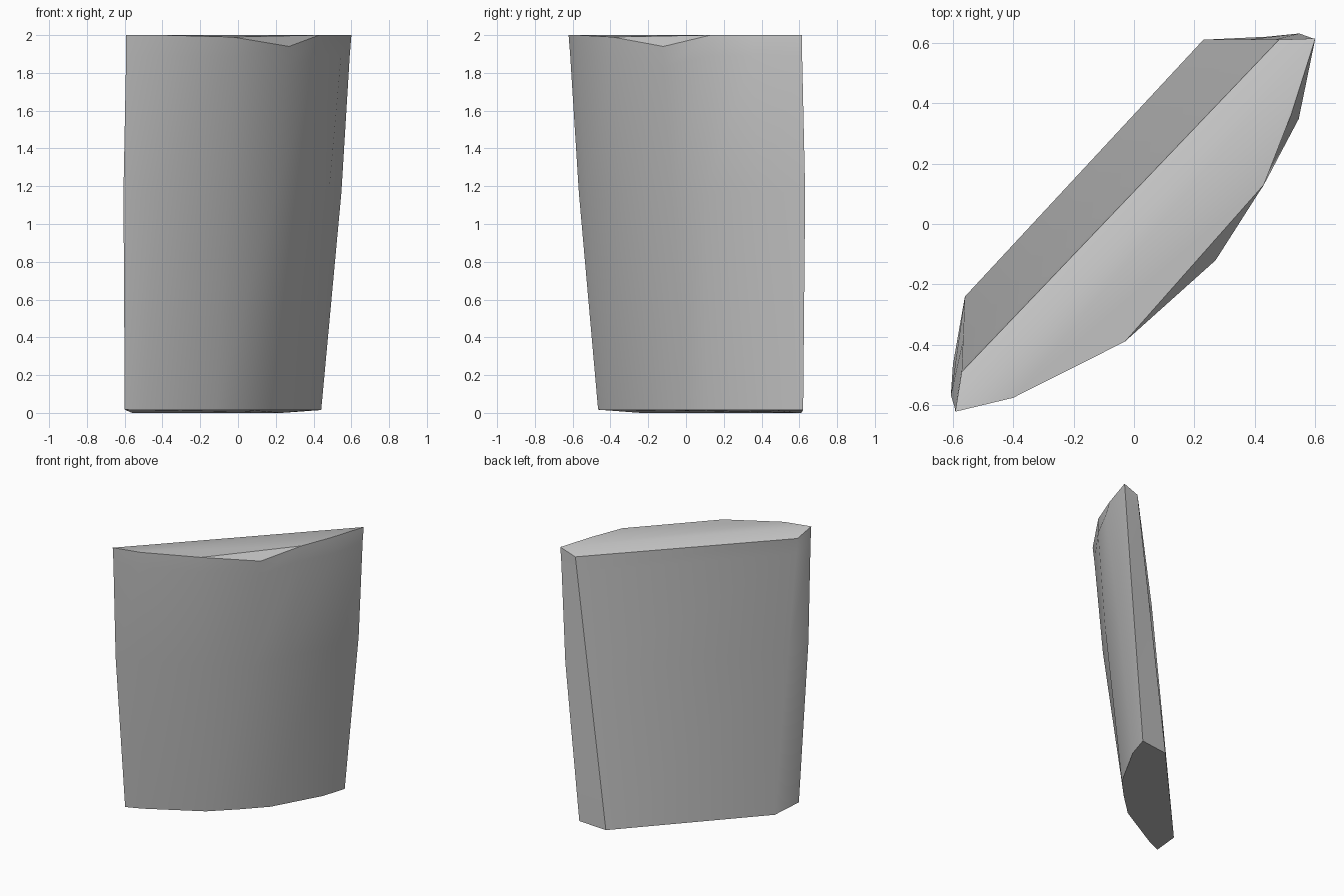
import bpy
import bmesh
from math import radians, sqrt

default = bpy.data.objects.get("Cube")
if default:
    bpy.data.objects.remove(default, do_unlink=True)

stone = bpy.data.materials.new("plain grey")
stone.use_nodes = True
GREY = (0.55, 0.55, 0.55, 1)
stone.diffuse_color = GREY
stone.node_tree.nodes["Principled BSDF"].inputs["Base Color"].default_value = GREY

# Outline columns: (along the slab, across the slab, height)
# order: left end, five front columns, right end, two back corners
bottom = [(-.753, .095, .017), (-.64, .053, .015), (-.23, -.063, .015),
          (0, -.07, .015), (.21, -.066, .015), (.59, .043, .015),
          (.75, .127, .015), (.594, .269, 0), (-.566, .226, 0)]
top = [(-.858, -.021, 2), (-.69, -.124, 2), (-.297, -.254, 1.99),
       (.106, -.276, 1.94), (.396, -.212, 2), (.622, -.113, 2),
       (.859, .01, 2), (.771, .092, 1.958), (-.75, .057, 1.955)]
count = len(top)

# Outward swelling of each column at the middle and just below the top
mid_swell = [(-.016, 0), (-.01, -.015), (0, -.02), (0, -.02), (0, -.02),
             (.01, -.015), (.02, 0), (0, 0), (0, 0)]
upper_swell = [(0, 0), (0, -.01), (0, -.01), (0, 0), (.005, -.01),
               (.012, -.035), (0, 0), (0, 0), (0, 0)]


def blend(t, swell):
    """Ring part way up the slab, pushed outward by its swelling."""
    ring = []
    for a, b, (ds, dd) in zip(bottom, top, swell):
        s, d, z = (p + (q - p) * t for p, q in zip(a, b))
        ring.append((s + ds, d + dd, z))
    return ring


def to_world(point):
    """Turn the slab to stand on the diagonal."""
    s, d, z = point
    return ((s - d) / sqrt(2), (s + d) / sqrt(2), z)


bm = bmesh.new()
rings = [[bm.verts.new(to_world(p)) for p in ring]
         for ring in (bottom, blend(.58, mid_swell), blend(.945, upper_swell), top)]

# Walls
for low, high in zip(rings, rings[1:]):
    for i in range(count):
        j = (i + 1) % count
        bm.faces.new((low[i], low[j], high[j], high[i]))

# Underside, then top: level part, chipped corner and sloping back strip
bm.faces.new(reversed(rings[0]))
t = rings[-1]
bm.faces.new((t[0], t[1], t[2], t[4], t[5], t[6]))
bm.faces.new((t[2], t[3], t[4]))
bm.faces.new((t[0], t[6], t[7], t[8]))

bmesh.ops.recalc_face_normals(bm, faces=bm.faces)
mesh = bpy.data.meshes.new("stone_slab")
bm.to_mesh(mesh)
bm.free()
mesh.materials.append(stone)

slab = bpy.data.objects.new("stone_slab", mesh)
bpy.context.collection.objects.link(slab)
bpy.ops.object.select_all(action='DESELECT')
slab.select_set(True)
bpy.context.view_layer.objects.active = slab
bpy.ops.object.shade_smooth_by_angle(angle=radians(36))
